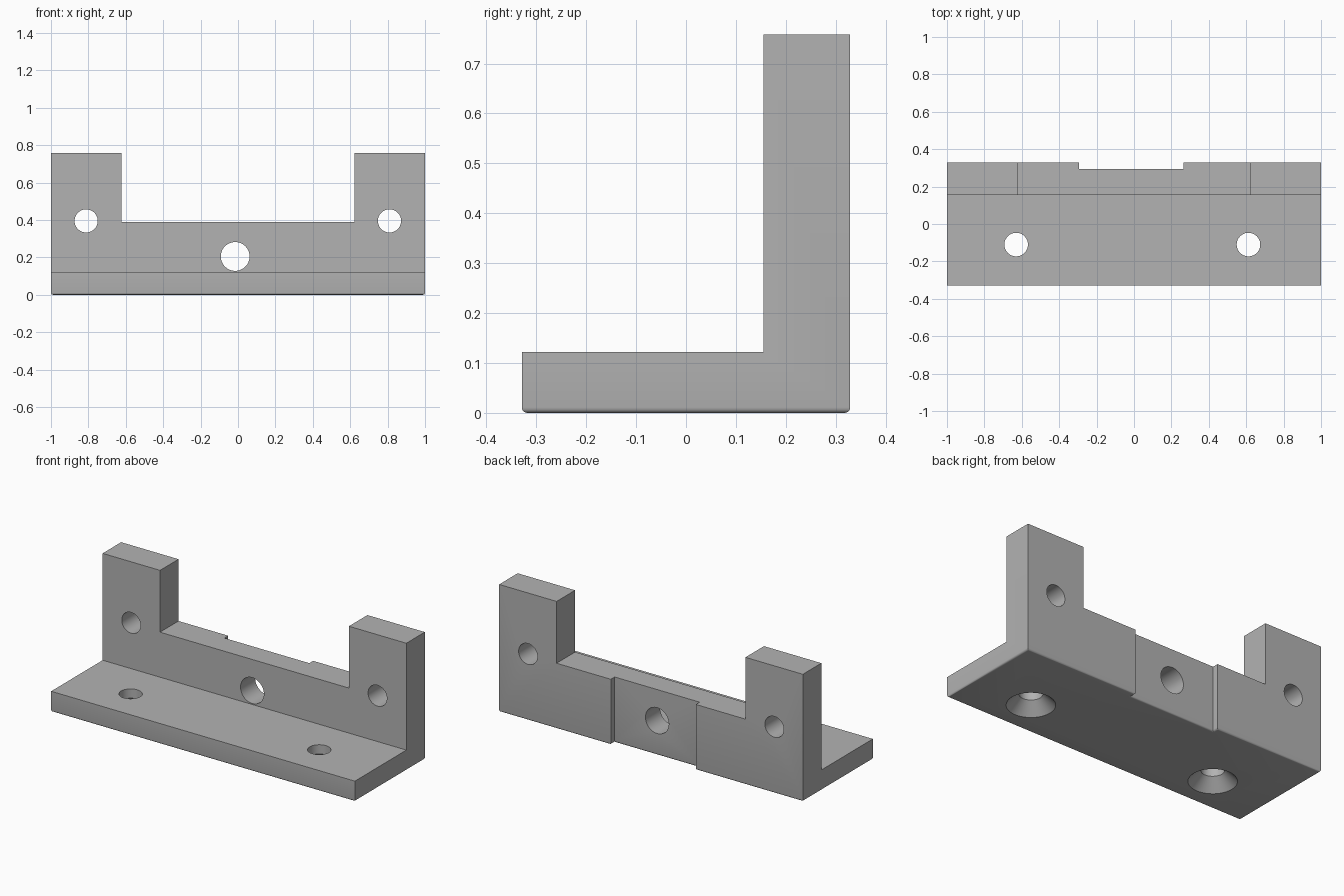
import bpy, bmesh, math
from mathutils import Matrix, Vector

cube = bpy.data.objects.get("Cube")
if cube:
    bpy.data.objects.remove(cube, do_unlink=True)

grey = bpy.data.materials.new("plain_grey")
grey.use_nodes = True
colour = (0.45, 0.45, 0.45, 1)
grey.diffuse_color = colour
grey.node_tree.nodes["Principled BSDF"].inputs["Base Color"].default_value = colour

HALF_D, HEIGHT, BASE_H = 0.329, 0.758, 0.122
WALL_Y, NOTCH_X, NOTCH_Z = 0.155, 0.622, 0.39
cutters = []


def make_object(name, bm):
    bmesh.ops.recalc_face_normals(bm, faces=bm.faces)
    mesh = bpy.data.meshes.new(name)
    bm.to_mesh(mesh)
    bm.free()
    mesh.materials.append(grey)
    obj = bpy.data.objects.new(name, mesh)
    bpy.context.collection.objects.link(obj)
    return obj


def box_cutter(name, low, high):
    bm = bmesh.new()
    bmesh.ops.create_cube(bm, size=1)
    low, high = Vector(low), Vector(high)
    size = high - low
    for v in bm.verts:
        v.co = (low + high) / 2 + Vector(a * b for a, b in zip(v.co, size))
    cutters.append(make_object(name, bm))


def turned_cutter(name, profile, matrix, sides=48):
    """Stack of rings given as (radius, height), capped at both ends."""
    bm = bmesh.new()
    rings = []
    for r, h in profile:
        angles = [math.tau * i / sides for i in range(sides)]
        rings.append([bm.verts.new(matrix @ Vector((r * math.cos(a), r * math.sin(a), h)))
                      for a in angles])
    for lower, upper in zip(rings, rings[1:]):
        for i in range(sides):
            j = (i + 1) % sides
            bm.faces.new((lower[i], lower[j], upper[j], upper[i]))
    bm.faces.new(rings[0])
    bm.faces.new(rings[-1])
    cutters.append(make_object(name, bm))


# Body: plan outline with the shallow back recess, raised to full height
plan = [(-1, -HALF_D), (1, -HALF_D), (1, HALF_D), (0.265, HALF_D), (0.265, 0.293),
        (-0.295, 0.293), (-0.295, HALF_D), (-1, HALF_D)]
bm = bmesh.new()
floor = bm.faces.new([bm.verts.new((x, y, 0)) for x, y in plan])
grown = bmesh.ops.extrude_face_region(bm, geom=[floor], use_keep_orig=True)
top = [g for g in grown["geom"] if isinstance(g, bmesh.types.BMVert)]
bmesh.ops.translate(bm, verts=top, vec=(0, 0, HEIGHT))
# Softened lower rim
rim = [e for e in bm.edges if all(v.co.z < 0.001 for v in e.verts)]
bmesh.ops.bevel(bm, geom=rim, offset=0.011, segments=4, profile=0.5, affect='EDGES')
body = make_object("angle_bracket", bm)

# Space above the base plate and the notch between the uprights
box_cutter("front_space_cutter", (-2, -1, BASE_H), (2, WALL_Y, 1))
box_cutter("notch_cutter", (-NOTCH_X, 0, NOTCH_Z), (NOTCH_X, 1, 1))

# Holes through the upright wall
for name, x, z, r in (("right", -0.812, 0.395, 0.062), ("left", 0.81, 0.395, 0.062),
                      ("middle", -0.015, 0.205, 0.077)):
    place = Matrix.Translation((x, 0.25, z)) @ Matrix.Rotation(math.pi / 2, 4, 'X')
    turned_cutter(name + "_wall_hole_cutter", [(r, -0.2), (r, 0.2)], place)

# Countersunk holes through the base plate
R, FLARE = 0.063, 0.13
sink = [(FLARE + 0.02, -0.02), (FLARE, 0), (R, FLARE - R), (R, 0.3)]
for name, x in (("right", -0.63), ("left", 0.612)):
    turned_cutter(name + "_base_hole_cutter", sink, Matrix.Translation((x, -0.11, 0)))

# Carve the body, then discard the cutters
for cutter in cutters:
    cutter.hide_render = True
    mod = body.modifiers.new(cutter.name, 'BOOLEAN')
    mod.operation, mod.solver, mod.object = 'DIFFERENCE', 'EXACT', cutter
bpy.ops.object.select_all(action='DESELECT')
bpy.context.view_layer.objects.active = body
body.select_set(True)
for mod in list(body.modifiers):
    bpy.ops.object.modifier_apply(modifier=mod.name)
for cutter in cutters:
    bpy.data.objects.remove(cutter, do_unlink=True)
bpy.ops.object.shade_smooth_by_angle(angle=math.radians(30))
